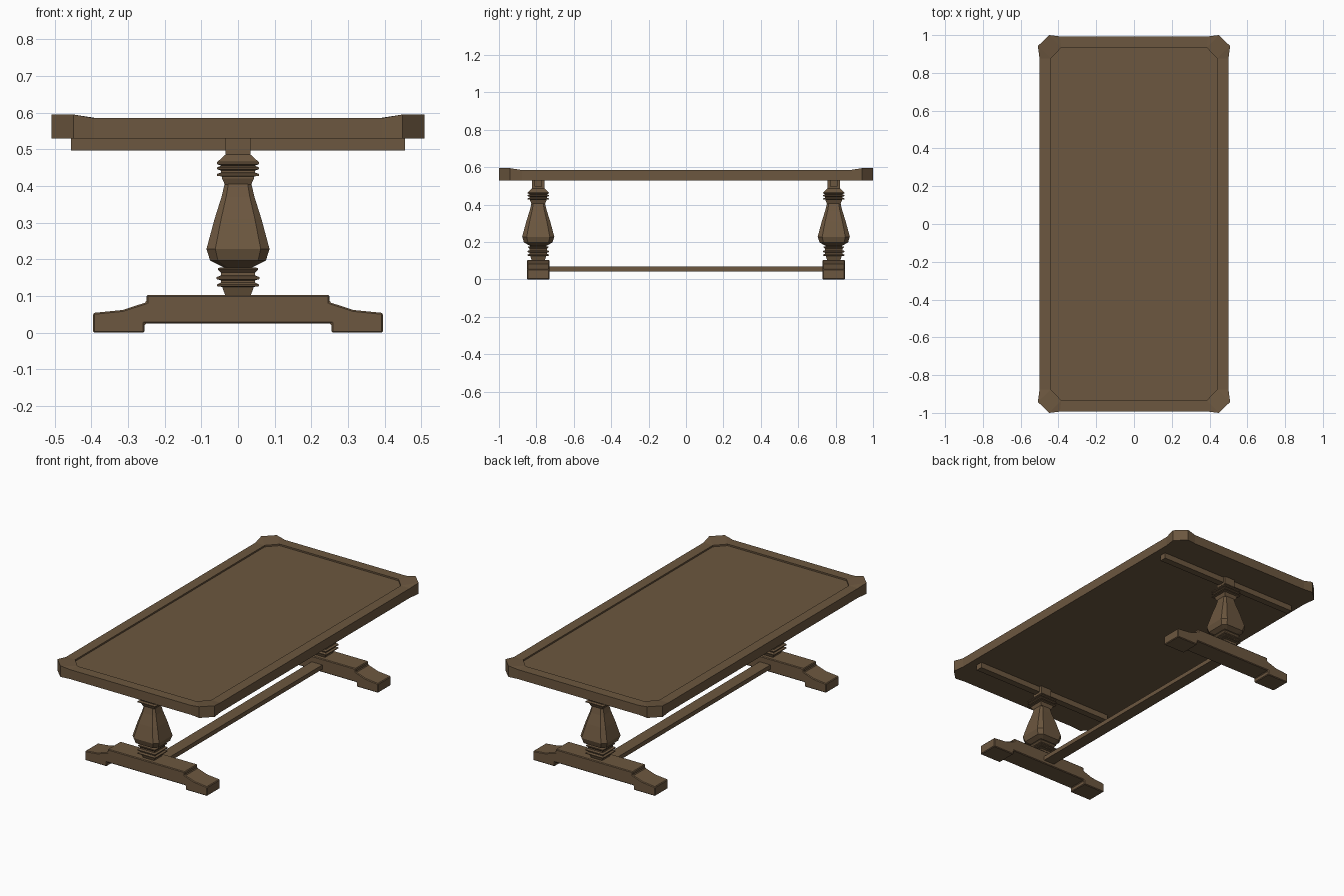
import bpy, bmesh

if "Cube" in bpy.data.objects:
    bpy.data.objects.remove(bpy.data.objects["Cube"])

wood = bpy.data.materials.new("brown_wood")
wood.diffuse_color = (0.15, 0.095, 0.05, 1)
wood.use_nodes = True
wood.node_tree.nodes["Principled BSDF"].inputs["Base Color"].default_value = wood.diffuse_color


def finish(name, bm, bevel=0):
    bmesh.ops.recalc_face_normals(bm, faces=bm.faces)
    me = bpy.data.meshes.new(name)
    bm.to_mesh(me)
    bm.free()
    me.materials.append(wood)
    ob = bpy.data.objects.new(name, me)
    bpy.context.collection.objects.link(ob)
    if bevel:
        mod = ob.modifiers.new("soft_edges", 'BEVEL')
        mod.width = bevel
        mod.segments = 1
    return ob


def box(name, center, size):
    bm = bmesh.new()
    bmesh.ops.create_cube(bm, size=1)
    for v in bm.verts:
        v.co = [c + s * k for c, s, k in zip(center, size, v.co)]
    return finish(name, bm)


def loft(name, profile, y, chamfer=0):
    # stacked square (or chamfered square) sections: (half width, z)
    bm = bmesh.new()
    rings = []
    for h, z in profile:
        k = h * (1 - chamfer)
        if chamfer:
            pts = [(h, -k), (h, k), (k, h), (-k, h), (-h, k), (-h, -k), (-k, -h), (k, -h)]
        else:
            pts = [(h, -h), (h, h), (-h, h), (-h, -h)]
        rings.append([bm.verts.new((a, y + b, z)) for a, b in pts])
    n = len(rings[0])
    for r, s in zip(rings, rings[1:]):
        for i in range(n):
            j = (i + 1) % n
            bm.faces.new((r[i], r[j], s[j], s[i]))
    bm.faces.new(rings[0])
    bm.faces.new(rings[-1])
    return finish(name, bm)


# Table top: raised clipped corners, rim and shallow recessed panel
def table_top():
    bm = bmesh.new()
    outer = [(0.5, 0.876, 0.585), (0.509, 0.942, 0.595), (0.449, 1.0, 0.595), (0.392, 0.993, 0.585)]
    inner = [(0.44, 0.876), (0.385, 0.934)]
    O, B, I, P = [], [], [], []
    for sx, sy in [(1, 1), (-1, 1), (-1, -1), (1, -1)]:
        step = 1 if sx * sy > 0 else -1
        for x, y, z in outer[::step]:
            O.append(bm.verts.new((x * sx, y * sy, z)))
            B.append(bm.verts.new((x * sx, y * sy, 0.53)))
        for x, y in inner[::step]:
            I.append(bm.verts.new((x * sx, y * sy, 0.585)))
            P.append(bm.verts.new((x * sx, y * sy, 0.576)))
    for i in range(16):
        j = (i + 1) % 16
        bm.faces.new((B[i], B[j], O[j], O[i]))
    for c in range(4):
        o, i = O[4 * c:4 * c + 4], I[2 * c:2 * c + 2]
        bm.faces.new((o[0], o[1], i[0]))
        bm.faces.new((o[1], o[2], i[1], i[0]))
        bm.faces.new((o[2], o[3], i[1]))
        bm.faces.new((o[3], O[(4 * c + 4) % 16], I[(2 * c + 2) % 8], i[1]))
    for i in range(8):
        j = (i + 1) % 8
        bm.faces.new((I[i], I[j], P[j], P[i]))
    bm.faces.new(P)
    bm.faces.new(B)
    finish("table_top", bm)


# Foot: side profile extruded across its width
def foot(name, y):
    half = [(0.255, 0.025), (0.255, 0), (0.395, 0), (0.395, 0.054),
            (0.315, 0.062), (0.25, 0.083), (0.25, 0.103)]
    pts = half + [(-x, z) for x, z in reversed(half)]
    bm = bmesh.new()
    f = bm.faces.new([bm.verts.new((x, y - 0.06, z)) for x, z in pts])
    ext = bmesh.ops.extrude_face_region(bm, geom=[f])
    bmesh.ops.translate(bm, vec=(0, 0.12, 0),
                        verts=[v for v in ext["geom"] if isinstance(v, bmesh.types.BMVert)])
    finish(name, bm, 0.004)


lower_rings = [(0.035, 0.102), (0.043, 0.125), (0.057, 0.127), (0.057, 0.132), (0.047, 0.137),
               (0.047, 0.143), (0.058, 0.146), (0.058, 0.152), (0.047, 0.156), (0.047, 0.164),
               (0.055, 0.172), (0.055, 0.177), (0.035, 0.178)]
urn = [(0.035, 0.176), (0.076, 0.197), (0.086, 0.228), (0.064, 0.31), (0.045, 0.37), (0.036, 0.408)]
upper_rings = [(0.036, 0.404), (0.043, 0.42), (0.043, 0.426), (0.057, 0.428), (0.057, 0.433),
               (0.046, 0.437), (0.046, 0.442), (0.057, 0.446), (0.057, 0.451), (0.046, 0.455),
               (0.057, 0.46), (0.057, 0.465), (0.034, 0.486), (0.034, 0.53)]

table_top()
for end, y in (("front", -0.79), ("back", 0.79)):
    foot(end + "_foot", y)
    loft(end + "_post_lower_rings", lower_rings, y)
    loft(end + "_post_urn", urn, y, 0.28)
    loft(end + "_post_upper_rings", upper_rings, y)
    box(end + "_top_support", (0, y, 0.5135), (0.91, 0.04, 0.033))

# Long stretcher between the feet
box("stretcher", (0, 0, 0.056), (0.07, 1.47, 0.025))
